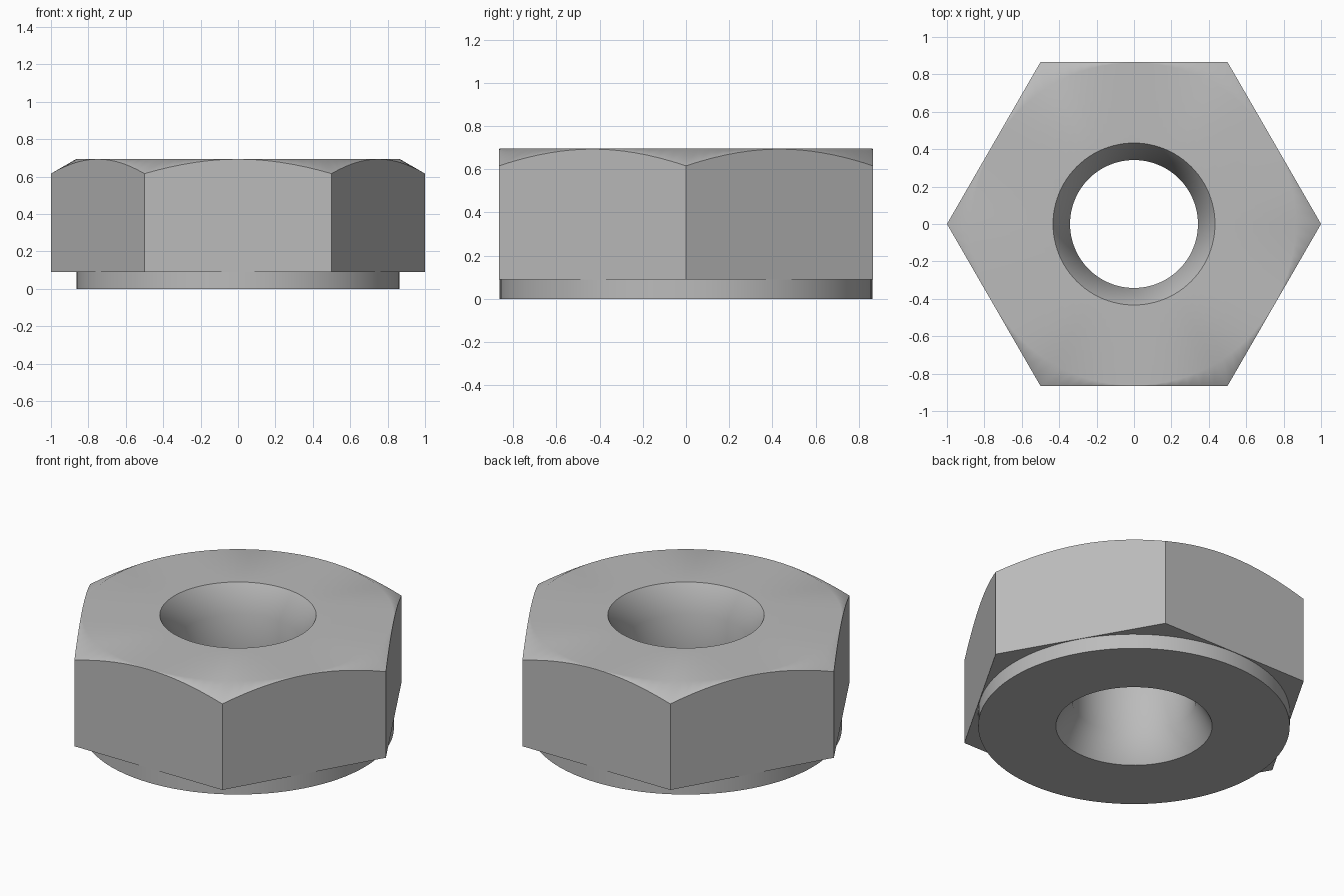
import bpy, bmesh
from math import pi, cos, sin, tan, radians

if "Cube" in bpy.data.objects:
    bpy.data.objects.remove(bpy.data.objects["Cube"], do_unlink=True)

SEGMENTS = 96
HEIGHT, COLLAR_TOP = 0.695, 0.09
FLAT = cos(pi / 6)              # centre to flat, with corners at radius 1
RIM = 0.863                     # washer face and top chamfer circle
BORE, MOUTH = 0.342, 0.433
SINK = (MOUTH - BORE) * tan(radians(60))

# Plain steel
steel = bpy.data.materials.new("steel grey")
steel.use_nodes = True
grey = (0.5, 0.5, 0.5, 1)
steel.diffuse_color = grey
steel.node_tree.nodes["Principled BSDF"].inputs["Base Color"].default_value = grey


def profile(angle):
    """Closed cross-section (radius, z) of the nut at one angle."""
    hexagon = FLAT / cos(angle % (pi / 3) - pi / 6)
    chamfer = HEIGHT - (hexagon - RIM) * tan(radians(30))
    return [
        (MOUTH, 0), (RIM, 0), (RIM, COLLAR_TOP),        # washer face
        (hexagon, COLLAR_TOP), (hexagon, chamfer),      # hexagon flats
        (RIM, HEIGHT), (MOUTH, HEIGHT),                 # chamfer and top
        (BORE, HEIGHT - SINK), (BORE, SINK),            # countersunk bore
    ]


# Sweep the cross-section around the axis
bm = bmesh.new()
slices = []
for i in range(SEGMENTS):
    a = 2 * pi * i / SEGMENTS
    slices.append([bm.verts.new((r * cos(a), r * sin(a), z)) for r, z in profile(a)])
for i, here in enumerate(slices):
    there = slices[(i + 1) % SEGMENTS]
    for j in range(len(here)):
        k = (j + 1) % len(here)
        bm.faces.new((here[j], there[j], there[k], here[k]))
bmesh.ops.recalc_face_normals(bm, faces=bm.faces)

mesh = bpy.data.meshes.new("hex_nut")
bm.to_mesh(mesh)
bm.free()
mesh.materials.append(steel)
nut = bpy.data.objects.new("hex_nut", mesh)
bpy.context.collection.objects.link(nut)

# Smooth curved walls, crisp hexagon edges, flat top
bpy.ops.object.select_all(action="DESELECT")
nut.select_set(True)
bpy.context.view_layer.objects.active = nut
bpy.ops.object.shade_smooth_by_angle(angle=radians(40))
weighted = nut.modifiers.new("flat_top_normals", "WEIGHTED_NORMAL")
weighted.keep_sharp = True
